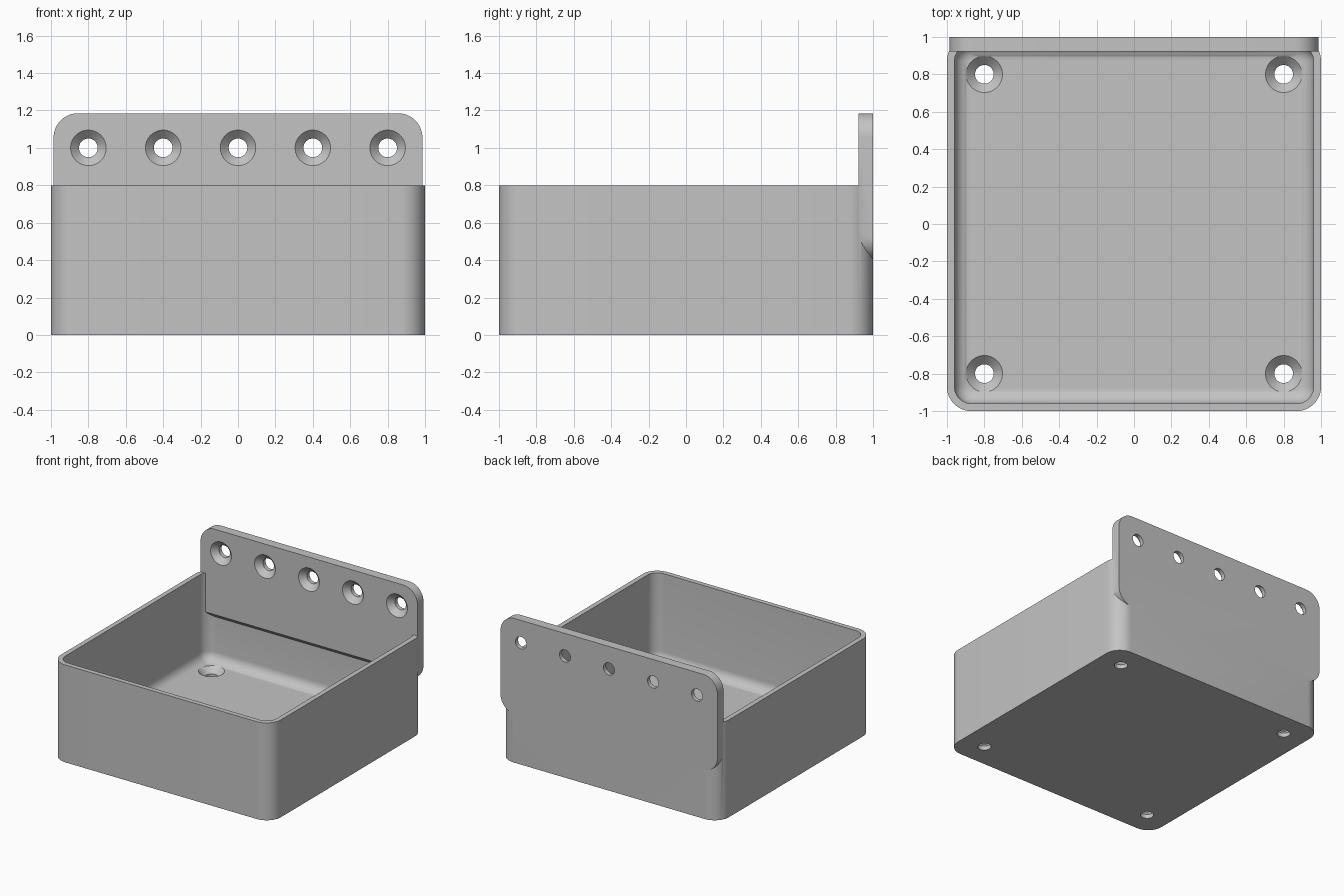
import bpy
import bmesh
from math import sin, cos, pi
from mathutils import Vector

if "Cube" in bpy.data.objects:
    bpy.data.objects.remove(bpy.data.objects["Cube"], do_unlink=True)

grey = bpy.data.materials.new("light_grey_plastic")
grey.use_nodes = True
colour = (0.55, 0.55, 0.55, 1)
grey.diffuse_color = colour
grey.node_tree.nodes["Principled BSDF"].inputs["Base Color"].default_value = colour


def rounded(half_w, half_h, radius, steps=12):
    """Outline of a rounded rectangle."""
    points = []
    for quarter, (sx, sy) in enumerate([(1, 1), (-1, 1), (-1, -1), (1, -1)]):
        for i in range(steps + 1):
            a = (quarter + i / steps) * pi / 2
            points.append((sx * (half_w - radius) + radius * cos(a),
                           sy * (half_h - radius) + radius * sin(a)))
    return points


def circle(radius, sides=48):
    return [(radius * cos(2 * pi * i / sides), radius * sin(2 * pi * i / sides))
            for i in range(sides)]


def loft(name, rings, place, trim=None):
    """Closed solid through (outline, depth) rings; place maps u, v, depth to space."""
    bm = bmesh.new()
    loops = [[bm.verts.new(place(u, v, d)) for u, v in outline] for outline, d in rings]
    for low, high in zip(loops, loops[1:]):
        for i in range(len(low)):
            bm.faces.new((low[i - 1], low[i], high[i], high[i - 1]))
    bm.faces.new(loops[0])
    bm.faces.new(loops[-1])
    if trim:
        cut = bmesh.ops.bisect_plane(bm, geom=bm.verts[:] + bm.edges[:] + bm.faces[:],
                                     plane_co=trim[0], plane_no=trim[1], clear_outer=True)
        edges = [e for e in cut["geom_cut"] if isinstance(e, bmesh.types.BMEdge)]
        bmesh.ops.holes_fill(bm, edges=edges)
    bmesh.ops.recalc_face_normals(bm, faces=bm.faces[:])
    mesh = bpy.data.meshes.new(name)
    bm.to_mesh(mesh)
    bm.free()
    mesh.materials.append(grey)
    obj = bpy.data.objects.new(name, mesh)
    bpy.context.collection.objects.link(obj)
    return obj


def combine(target, other, operation):
    """Apply a boolean and discard the helper."""
    mod = target.modifiers.new(operation, "BOOLEAN")
    mod.operation = operation
    mod.solver = "EXACT"
    mod.object = other
    bpy.ops.object.select_all(action="DESELECT")
    bpy.context.view_layer.objects.active = target
    target.select_set(True)
    bpy.ops.object.modifier_apply(modifier=mod.name)
    bpy.data.objects.remove(other, do_unlink=True)


def upright(u, v, d):
    return (u, v, d)


# Tray body
height, floor, wall, corner = 0.8, 0.08, 0.04, 0.13
block = rounded(1, 1, corner)
tray = loft("wall_mounted_tray", [(block, 0), (block, height)], upright)

# Cavity with a rounded floor edge
inner, inner_corner, fillet = 1 - wall, corner - wall, 0.08
rings = []
for i in range(9):
    a = i / 8 * pi / 2
    inset = fillet * (1 - sin(a))
    rings.append((rounded(inner - inset, inner - inset, inner_corner - inset),
                  floor + fillet * (1 - cos(a))))
rings.append((rounded(inner, inner, inner_corner), height + 0.2))
combine(tray, loft("cavity_cutter", rings, upright), "DIFFERENCE")

# Back mounting plate, its underside sloped at 45 degrees
bottom, top, plate_front = 0.4, 1.185, 0.922
panel = rounded(0.986, (top - bottom) / 2, corner)
plate = loft("mounting_plate", [(panel, plate_front), (panel, 1)],
             lambda u, v, d: (u, d, v + (top + bottom) / 2),
             trim=(Vector((0, 1, bottom + 0.005)), Vector((0, -1, -1))))
combine(tray, plate, "UNION")

# Countersunk screw holes
screw = [(circle(0.05), -0.05), (circle(0.05), 0.034),
         (circle(0.096), 0.079), (circle(0.117), 0.1)]
for x in (-0.8, 0.8):
    for y in (-0.8, 0.8):
        hole = loft("floor_hole_cutter", screw, lambda u, v, d: (x + u, y + v, d))
        combine(tray, hole, "DIFFERENCE")
for i in range(5):
    x = -0.8 + 0.4 * i
    hole = loft("plate_hole_cutter", screw, lambda u, v, d: (x + u, 1 - d, 1 + v))
    combine(tray, hole, "DIFFERENCE")

bpy.ops.object.shade_smooth_by_angle()
